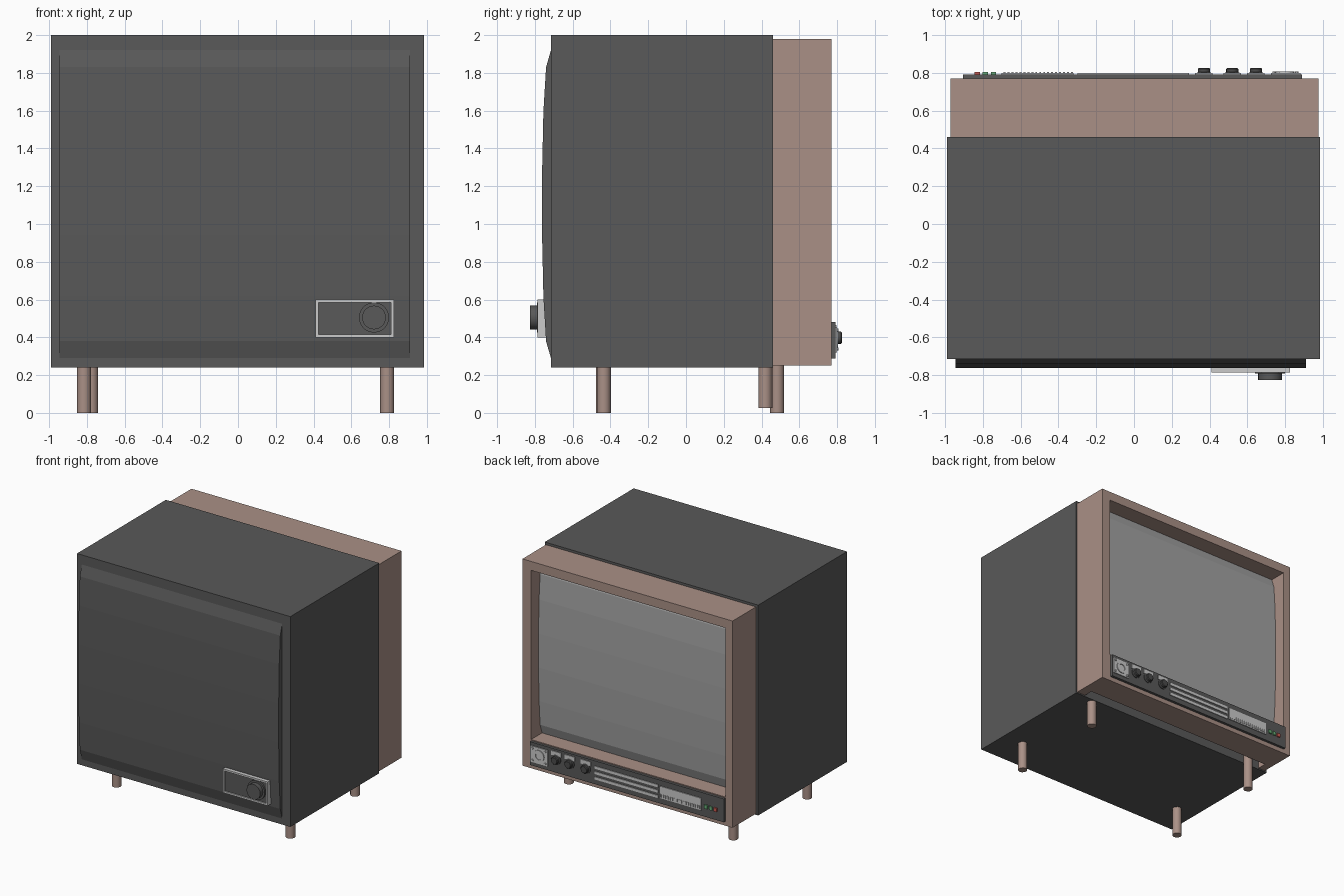
import bpy, bmesh, math

if "Cube" in bpy.data.objects:
    bpy.data.objects.remove(bpy.data.objects["Cube"])


def material(name, r, g, b):
    m = bpy.data.materials.new(name)
    m.diffuse_color = (r, g, b, 1)
    m.use_nodes = True
    m.node_tree.nodes["Principled BSDF"].inputs["Base Color"].default_value = m.diffuse_color
    return m


DARK = material("dark_casing", 0.10, 0.10, 0.10)
BLACK = material("black_plastic", 0.07, 0.07, 0.07)
WOOD = material("rosy_wood", 0.40, 0.28, 0.24)
GLASS = material("grey_glass", 0.36, 0.36, 0.36)
METAL = material("light_metal", 0.55, 0.55, 0.55)
RED = material("red_light", 0.6, 0.1, 0.08)
GREEN = material("green_light", 0.15, 0.45, 0.2)


def finish(name, bm, mat):
    bmesh.ops.recalc_face_normals(bm, faces=bm.faces)
    me = bpy.data.meshes.new(name)
    bm.to_mesh(me)
    bm.free()
    me.materials.append(mat)
    ob = bpy.data.objects.new(name, me)
    bpy.context.collection.objects.link(ob)
    return ob


def box(name, x, y, z, mat):
    """Box from (min, max) pairs."""
    bm = bmesh.new()
    bmesh.ops.create_cube(bm, size=1)
    for v in bm.verts:
        v.co = [p[0] if c < 0 else p[1] for c, p in zip(v.co, (x, y, z))]
    return finish(name, bm, mat)


def lathe(name, centre, axis, profile, mat, sides=16):
    """Closed solid of (radius, position) rings along the y or z axis."""
    bm = bmesh.new()
    rings = []
    for r, h in profile:
        ring = []
        for i in range(sides):
            a = 2 * math.pi * i / sides
            u, w = centre[0] + r * math.cos(a), centre[1] + r * math.sin(a)
            ring.append(bm.verts.new((u, h, w) if axis == "y" else (u, w, h)))
        rings.append(ring)
    for a, b in zip(rings, rings[1:]):
        for i in range(sides):
            j = (i + 1) % sides
            bm.faces.new((a[i], a[j], b[j], b[i]))
    bm.faces.new(rings[0])
    bm.faces.new(rings[-1])
    ob = finish(name, bm, mat)
    bpy.context.view_layer.objects.active = ob
    ob.select_set(True)
    bpy.ops.object.shade_smooth_by_angle(angle=math.radians(35))
    ob.select_set(False)
    return ob


def bulged_panel(name, x, z, y_back, y_edge, y_mid, mat):
    """Panel curved in height only, extruded along x."""
    half = [(0, 0), (0.055, 0.55), (0.2, 0.85), (0.4, 1)]
    curve = half + [(1 - t, f) for t, f in reversed(half)]
    pts = [(y_edge + f * (y_mid - y_edge), z[0] + t * (z[1] - z[0])) for t, f in curve]
    pts += [(y_back, z[1]), (y_back, z[0])]
    bm = bmesh.new()
    a, b = [[bm.verts.new((px, py, pz)) for py, pz in pts] for px in x]
    bm.faces.new(a)
    bm.faces.new(b)
    for i in range(len(pts)):
        j = (i + 1) % len(pts)
        bm.faces.new((a[i], a[j], b[j], b[i]))
    return finish(name, bm, mat)


def cut(ob, x, y, z):
    """Subtract a box and discard the cutter."""
    cutter = box("cutter", x, y, z, ob.data.materials[0])
    cutter.hide_render = True
    mod = ob.modifiers.new("cut", "BOOLEAN")
    mod.operation, mod.solver, mod.object = "DIFFERENCE", "EXACT", cutter
    bpy.context.view_layer.objects.active = ob
    bpy.ops.object.modifier_apply(modifier=mod.name)
    bpy.data.objects.remove(cutter)


# Main casing and its bulged cover
box("casing", (-0.99, 0.985), (-0.715, 0.46), (0.24, 2.0), DARK)
bulged_panel("front_cover", (-0.945, 0.91), (0.29, 1.92), -0.70, -0.715, -0.762, DARK)

# Wooden screen frame: screen opening and slot in the underside
frame = box("screen_frame", (-0.97, 0.975), (0.46, 0.77), (0.25, 1.98), WOOD)
cut(frame, (-0.905, 0.895), (0.60, 0.9), (0.49, 1.905))
cut(frame, (-0.905, 0.895), (0.44, 0.54), (0.15, 0.45))
bulged_panel("screen", (-0.905, 0.895), (0.49, 1.905), 0.59, 0.625, 0.672, GLASS)

# Legs
for name, x, y, z0, z1 in (
    ("front_leg_left", -0.815, -0.44, 0, 0.25),
    ("front_leg_right", 0.79, -0.435, 0, 0.25),
    ("back_leg_left", -0.777, 0.483, 0, 0.46),
    ("back_leg_right", 0.79, 0.42, 0.025, 0.25),
):
    lathe(name, (x, y), "z", [(0.037, z0), (0.037, z1)], WOOD, 12)

# Small dial panel on the front cover
panel = box("dial_frame", (0.41, 0.825), (-0.785, -0.73), (0.40, 0.60), METAL)
cut(panel, (0.425, 0.81), (-0.9, -0.765), (0.415, 0.585))
box("dial_plate", (0.425, 0.81), (-0.775, -0.76), (0.415, 0.585), DARK)
lathe("dial_knob", (0.72, 0.505), "y",
      [(0.08, -0.77), (0.08, -0.79), (0.063, -0.79), (0.063, -0.825)], DARK, 24)

# Control strip under the screen
box("control_strip", (-0.905, 0.89), (0.76, 0.792), (0.287, 0.482), DARK)

# Selector plate with a raised ring and corner studs
box("selector_plate", (0.725, 0.88), (0.78, 0.799), (0.32, 0.455), METAL)
lathe("selector_ring", (0.80, 0.388), "y",
      [(0.048, 0.79), (0.048, 0.806), (0.03, 0.806), (0.03, 0.80)], METAL, 20)
for i in (-1, 1):
    for j in (-1, 1):
        lathe("selector_stud", (0.802 + i * 0.06, 0.388 + j * 0.05), "y",
              [(0.009, 0.79), (0.009, 0.807)], METAL, 8)

# Three control knobs with label plates above
for x in (0.37, 0.52, 0.645):
    box("knob_plate", (x - 0.046, x + 0.046), (0.78, 0.798), (0.428, 0.464), METAL)
    lathe("control_knob", (x, 0.398), "y",
          [(0.042, 0.785), (0.042, 0.798), (0.032, 0.803), (0.032, 0.82), (0.027, 0.826)],
          BLACK, 16)

# Vent bars
for z in (0.34, 0.385, 0.43):
    box("vent_bar", (-0.30, 0.29), (0.78, 0.798), (z - 0.011, z + 0.011), METAL)

# Ribbed plate
box("ribbed_plate", (-0.70, -0.32), (0.78, 0.799), (0.335, 0.435), METAL)
for i in range(18):
    x = -0.69 + i * 0.021
    box("plate_rib", (x, x + 0.01), (0.79, 0.804), (0.345, 0.37), METAL)

# Indicator lights
for x, mat in ((-0.83, RED), (-0.787, GREEN), (-0.743, GREEN)):
    box("indicator_light", (x - 0.014, x + 0.014), (0.78, 0.803), (0.36, 0.39), mat)
